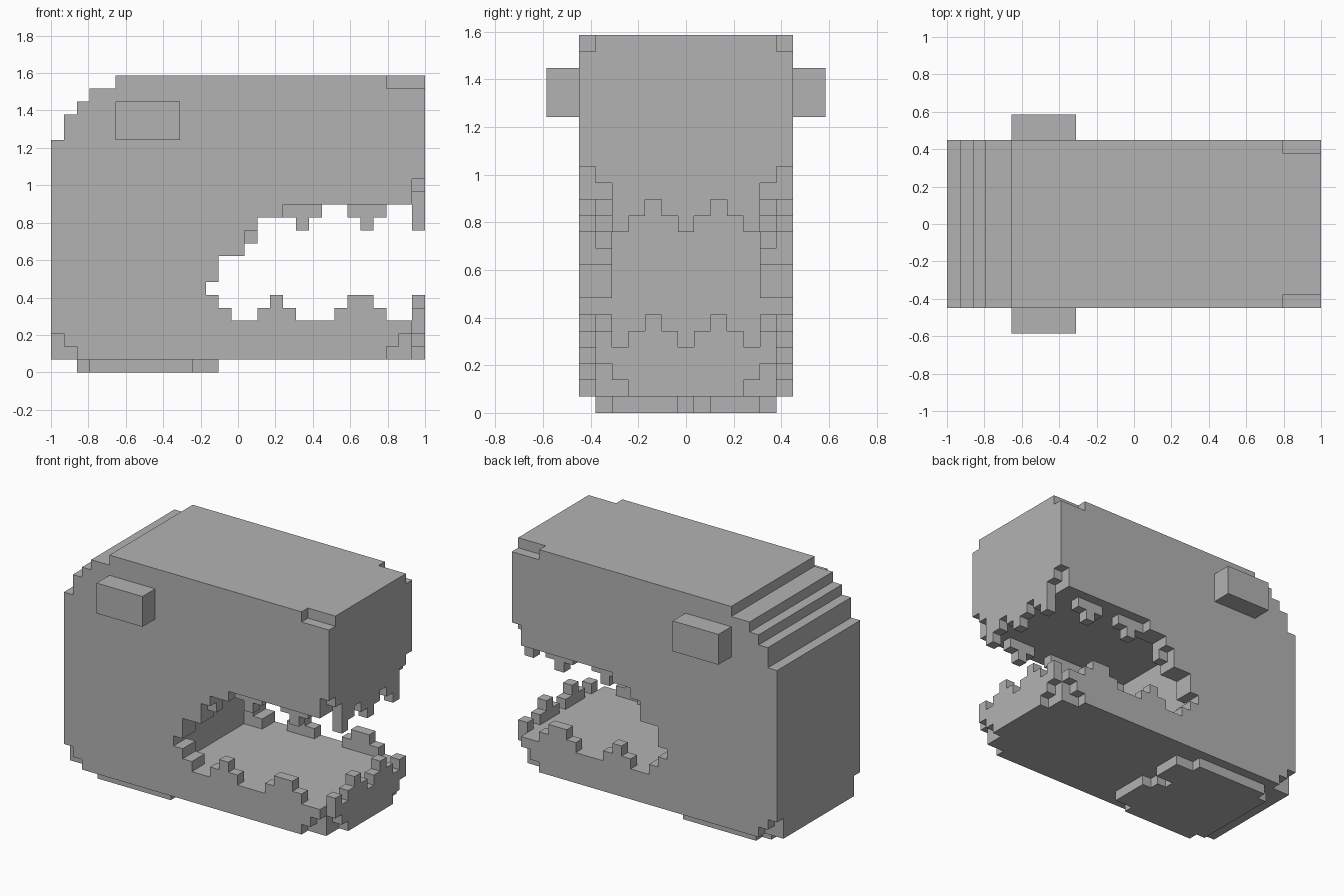
import bpy, bmesh
from itertools import product
from math import radians

cube = bpy.data.objects.get("Cube")
if cube:
    bpy.data.objects.remove(cube, do_unlink=True)

U = 2 / 29              # edge length of one block
LEN, WID, TOP = 29, 13, 23

grey = bpy.data.materials.new("plain_grey")
grey.use_nodes = True
grey.diffuse_color = (0.45, 0.45, 0.45, 1)
grey.node_tree.nodes["Principled BSDF"].inputs["Base Color"].default_value = grey.diffuse_color


def box(x, y, z):
    """All blocks inside three half-open index ranges."""
    return set(product(range(*x), range(*y), range(*z)))


def both(cells):
    """Add the copy mirrored across the body's width."""
    return cells | {(x, WID - 1 - y, z) for x, y, z in cells}


def build(name, cells):
    """Turn blocks into one mesh with only its outer faces."""
    bm = bmesh.new()
    verts = {}

    def vert(p):
        if p not in verts:
            x, y, z = p
            verts[p] = bm.verts.new(((x - LEN / 2) * U, (y - WID / 2) * U, z * U))
        return verts[p]

    for c in cells:
        for axis, side in product(range(3), (0, 1)):
            n = list(c)
            n[axis] += 2 * side - 1
            if tuple(n) in cells:
                continue
            a, b = (axis + 1) % 3, (axis + 2) % 3
            ring = []
            for da, db in ((0, 0), (1, 0), (1, 1), (0, 1)):
                p = list(c)
                p[axis] += side
                p[a] += da
                p[b] += db
                ring.append(vert(tuple(p)))
            bm.faces.new(ring if side else ring[::-1])
    bmesh.ops.dissolve_limit(bm, angle_limit=radians(1), verts=bm.verts, edges=bm.edges)
    mesh = bpy.data.meshes.new(name)
    bm.to_mesh(mesh)
    bm.free()
    mesh.materials.append(grey)
    bpy.context.collection.objects.link(bpy.data.objects.new(name, mesh))


# Main block with a stepped back of the head
body = box((0, LEN), (0, WID), (1, TOP))
for x, height in enumerate((18, 20, 21, 22, 22)):
    body -= box((x, x + 1), (0, WID), (height, TOP))

# Mouth hollow, then the stepped mouth corners in the cheeks
body -= box((12, LEN), (2, 11), (4, 13))
cheek = box((12, 13), (0, 2), (6, 7)) | box((13, 14), (0, 2), (5, 9))
cheek |= box((14, 15), (0, 2), (4, 9)) | box((15, 16), (0, 1), (4, 11))
cheek |= box((15, 16), (1, 2), (4, 10)) | box((16, 18), (0, 2), (4, 12))
cheek |= box((18, LEN), (0, 2), (4, 13))
body -= both(cheek)

# Side teeth: upper ones set in by one block, lower ones flush
teeth = set()
for x in (18, 23):
    teeth |= box((x, x + 3), (1, 2), (12, 13)) | box((x + 1, x + 2), (1, 2), (11, 12))
teeth |= box((16, 19), (0, 1), (4, 5)) | box((17, 18), (0, 1), (5, 6))
teeth |= box((22, 26), (0, 1), (4, 5)) | box((23, 25), (0, 1), (5, 6))

# Front teeth, one column per step of width
for y, low, high in ((1, 5, 13), (2, 4, 11), (3, 5, 12), (4, 6, 13), (5, 5, 12), (6, 4, 11)):
    teeth |= box((28, LEN), (y, y + 1), (4, low)) | box((28, LEN), (y, y + 1), (high, 13))
body |= both(teeth)

# Chipped corners: snout top, lip, chin and back
chips = box((26, LEN), (0, 1), (22, TOP))
chips |= box((28, LEN), (0, 1), (1, 15)) | box((28, LEN), (1, 2), (11, 14))
chips |= box((27, LEN), (0, 1), (1, 3)) | box((26, 27), (0, 1), (1, 2))
chips |= box((28, LEN), (1, 2), (1, 3)) | box((28, LEN), (2, 3), (1, 2))
chips |= box((0, 1), (0, 1), (1, 3)) | box((1, 2), (0, 1), (1, 2))
body -= both(chips)
build("head_and_jaws", body)

# Eyes on both sides
build("right_eye", box((5, 10), (-2, 0), (18, 21)))
build("left_eye", box((5, 10), (WID, WID + 2), (18, 21)))

# Foot plate with a notch in its front edge
foot = box((3, 11), (1, 12), (0, 1)) | box((2, 13), (2, 11), (0, 1))
foot -= box((12, 13), (6, 7), (0, 1)) | box((11, 13), (7, 8), (0, 1))
build("foot_plate", foot)
